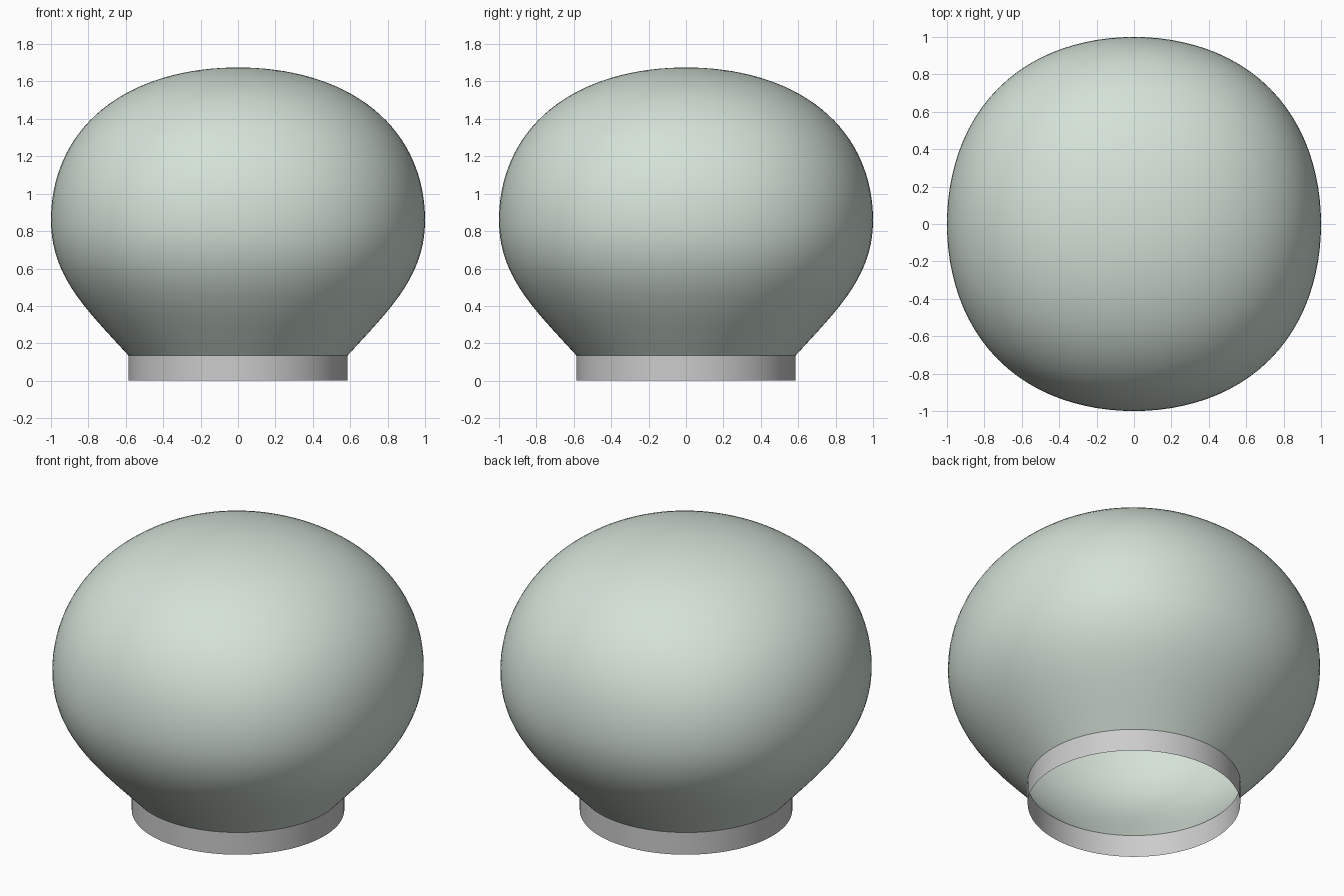
import bpy, bmesh
from math import sin, cos, pi
from mathutils import Vector

if "Cube" in bpy.data.objects:
    bpy.data.objects.remove(bpy.data.objects["Cube"])

N = 96        # segments around
MID = 0.86    # height of the widest point
HALF = 0.815  # height of the dome above it
NECK_R, NECK_Z = 0.586, 0.135


def build(name, rings, cap=None):
    """Skin a stack of rings, bottom to top, optionally closing to a point."""
    bm = bmesh.new()
    loops = [[bm.verts.new(p) for p in ring] for ring in rings]
    for a, b in zip(loops, loops[1:]):
        for i in range(N):
            j = (i + 1) % N
            bm.faces.new((a[i], a[j], b[j], b[i]))
    if cap:
        tip = bm.verts.new(cap)
        for i in range(N):
            bm.faces.new((loops[-1][i], loops[-1][(i + 1) % N], tip))
    for f in bm.faces:
        f.smooth = True
    mesh = bpy.data.meshes.new(name)
    bm.to_mesh(mesh)
    bm.free()
    ob = bpy.data.objects.new(name, mesh)
    bpy.context.collection.objects.link(ob)
    return ob


def bulge(d):
    """Slightly boxy sphere: pushes the diagonals out a little."""
    return 1 + 0.053 * (1 - d.x**4 - d.y**4 - d.z**4)


angles = [2 * pi * i / N for i in range(N)]

# Globe: lower taper from the round neck to the widest point
p0, p1, p2, p3 = (Vector(p) for p in
                  ((NECK_R, NECK_Z), (0.815, 0.385), (1, 0.56), (1, MID)))
rings = []
STEPS = 28
for k in range(STEPS):
    t = k / STEPS
    u = 1 - t
    r, z = p0 * u**3 + p1 * 3 * u * u * t + p2 * 3 * u * t * t + p3 * t**3
    ring = []
    for a in angles:
        d = Vector((cos(a), sin(a), 0))
        ring.append(d * r * (1 + (bulge(d) - 1) * (1 - u * u)) + Vector((0, 0, z)))
    rings.append(ring)

# Globe: upper dome
for k in range(32):
    e = pi / 2 * k / 32
    ring = []
    for a in angles:
        d = Vector((cos(a) * cos(e), sin(a) * cos(e), sin(e)))
        p = d * bulge(d)
        ring.append((p.x, p.y, MID + HALF * p.z))
    rings.append(ring)

globe = build("globe", rings, (0, 0, MID + HALF))
mat = bpy.data.materials.new("pale_green_glass")
mat.diffuse_color = (0.66, 0.76, 0.68, 1)
mat.use_nodes = True
mat.node_tree.nodes["Principled BSDF"].inputs["Base Color"].default_value = mat.diffuse_color
globe.data.materials.append(mat)

# Neck: thin open collar
build("neck_collar", [[(NECK_R * cos(a), NECK_R * sin(a), z) for a in angles]
                      for z in (0, NECK_Z)])
